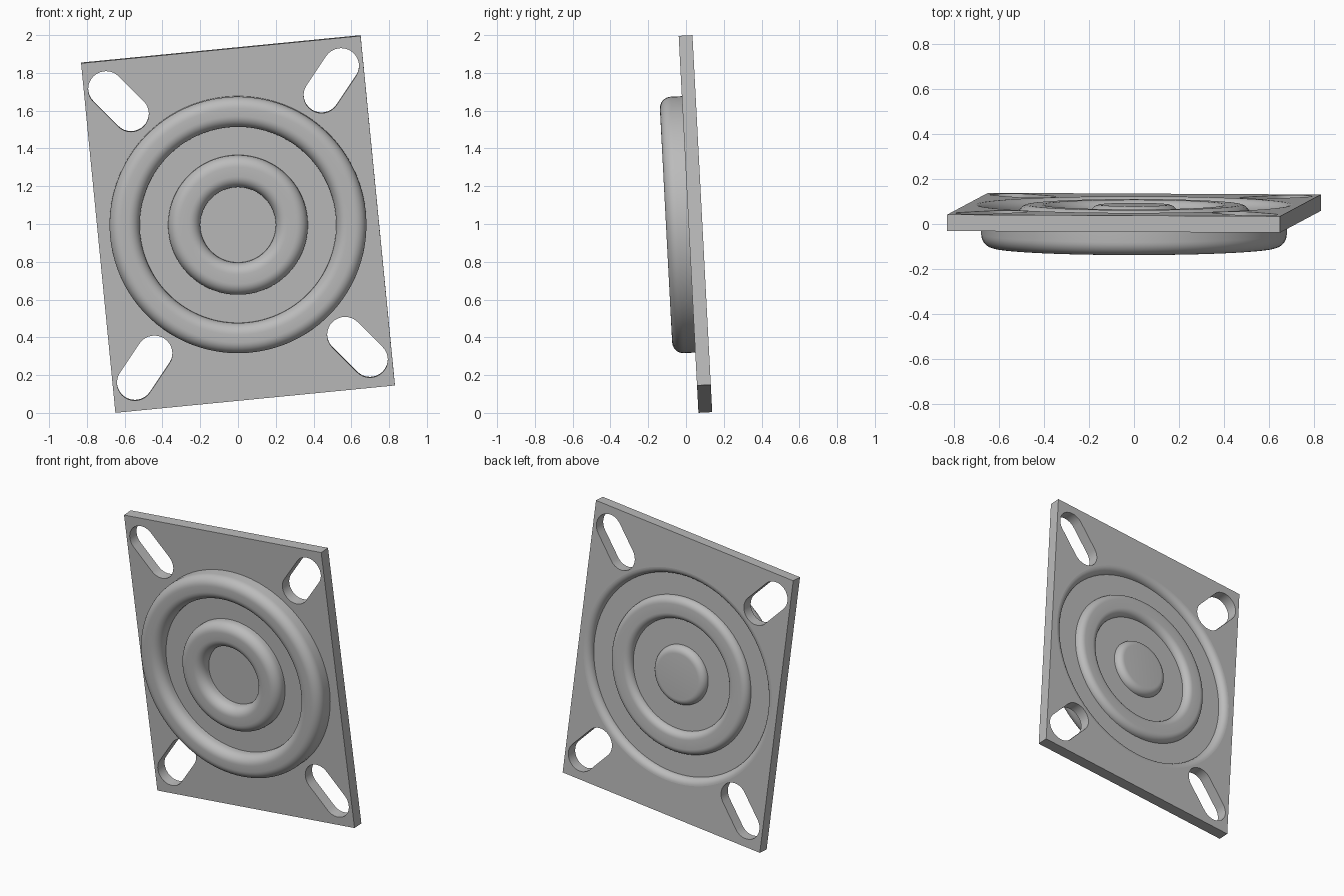
import bpy, bmesh, math
from mathutils import Matrix

cube = bpy.data.objects.get("Cube")
if cube:
    bpy.data.objects.remove(cube, do_unlink=True)

# One plain grey material
grey = bpy.data.materials.new("plain_grey")
grey.use_nodes = True
grey.diffuse_color = (0.5, 0.5, 0.5, 1)
grey.node_tree.nodes["Principled BSDF"].inputs["Base Color"].default_value = (0.5, 0.5, 0.5, 1)

# Parts are drawn in local XY with +Z to the front, then stood up, turned and tilted
HALF_W, HALF_H, HALF_T = 0.7435, 0.931, 0.0365
DISC_R = 0.705
STAND = (Matrix.Translation((0, 0.05, 1)) @ Matrix.Rotation(math.radians(93), 4, 'X')
         @ Matrix.Rotation(math.radians(5.6), 4, 'Z'))


def arc(cx, cy, r, a0, a1, steps):
    """Points on an arc, angles in degrees."""
    angles = [math.radians(a0 + (a1 - a0) * i / steps) for i in range(steps + 1)]
    return [(cx + r * math.cos(a), cy + r * math.sin(a)) for a in angles]


def finish(obj):
    """Weld, orient, place, colour and shade a part."""
    bm = bmesh.new()
    bm.from_mesh(obj.data)
    bmesh.ops.remove_doubles(bm, verts=bm.verts, dist=1e-5)
    bmesh.ops.recalc_face_normals(bm, faces=bm.faces)
    bm.transform(STAND)
    bm.to_mesh(obj.data)
    bm.free()
    obj.data.materials.clear()
    obj.data.materials.append(grey)
    bpy.ops.object.select_all(action='DESELECT')
    obj.select_set(True)
    bpy.context.view_layer.objects.active = obj
    bpy.ops.object.shade_smooth_by_angle(angle=math.radians(30))


# Mounting plate: rectangle with a round opening and four diagonal slots
def slot(sx, sy):
    cx, cy, half, r, ang = 0.566, 0.71, 0.093, 0.095, 50.6
    dx, dy = half * math.cos(math.radians(ang)), half * math.sin(math.radians(ang))
    pts = (arc(cx + dx, cy + dy, r, ang - 90, ang + 90, 16)
           + arc(cx - dx, cy - dy, r, ang + 90, ang + 270, 16))
    return [(sx * x, sy * y) for x, y in pts]


outlines = [[(-HALF_W, -HALF_H), (HALF_W, -HALF_H), (HALF_W, HALF_H), (-HALF_W, HALF_H)],
            arc(0, 0, DISC_R, 0, 360, 96)[:-1]]
outlines += [slot(sx, sy) for sx in (-1, 1) for sy in (-1, 1)]

curve = bpy.data.curves.new("mounting_plate", 'CURVE')
curve.dimensions = '2D'
curve.fill_mode = 'BOTH'
curve.extrude = HALF_T
for pts in outlines:
    spline = curve.splines.new('POLY')
    spline.points.add(len(pts) - 1)
    for p, (x, y) in zip(spline.points, pts):
        p.co = (x, y, 0, 1)
    spline.use_cyclic_u = True
plate = bpy.data.objects.new("mounting_plate", curve)
bpy.context.collection.objects.link(plate)
bpy.ops.object.select_all(action='DESELECT')
plate.select_set(True)
bpy.context.view_layer.objects.active = plate
bpy.ops.object.convert(target='MESH')
finish(bpy.context.view_layer.objects.active)

# Ribbed disc: rounded ridges on the front, rounded lands between grooves on the back
FLOOR, RIDGE, FR = 0.076, 0.156, 0.06
GROOVE, BR = 0.0085, 0.045


def ridge(r_in, r_out):
    z = RIDGE - FR
    return ([(r_in, FLOOR)] + arc(r_in + FR, z, FR, 180, 90, 8)
            + arc(r_out - FR, z, FR, 90, 0, 8))


profile = [(0, FLOOR)] + ridge(0.20, 0.37) + [(0.37, FLOOR)] + ridge(0.52, 0.68)
profile += [(0.68, HALF_T), (DISC_R, HALF_T)]
profile += arc(DISC_R, GROOVE, BR, 270, 180, 8)              # rim into outer groove
profile += arc(0.515 - BR, GROOVE, BR, 0, -90, 8)            # raised ring
profile += arc(0.365 + BR, GROOVE, BR, 270, 180, 8)
profile += arc(0.195 - BR, GROOVE, BR, 0, -90, 8)            # centre button
profile += [(0, -HALF_T)]

bm = bmesh.new()
verts = [bm.verts.new((r, 0, z)) for r, z in profile]
edges = [bm.edges.new(pair) for pair in zip(verts, verts[1:])]
bmesh.ops.spin(bm, geom=verts + edges, cent=(0, 0, 0), axis=(0, 0, 1),
               angle=math.tau, steps=96, use_merge=False)
mesh = bpy.data.meshes.new("ribbed_disc")
bm.to_mesh(mesh)
bm.free()
disc = bpy.data.objects.new("ribbed_disc", mesh)
bpy.context.collection.objects.link(disc)
finish(disc)
